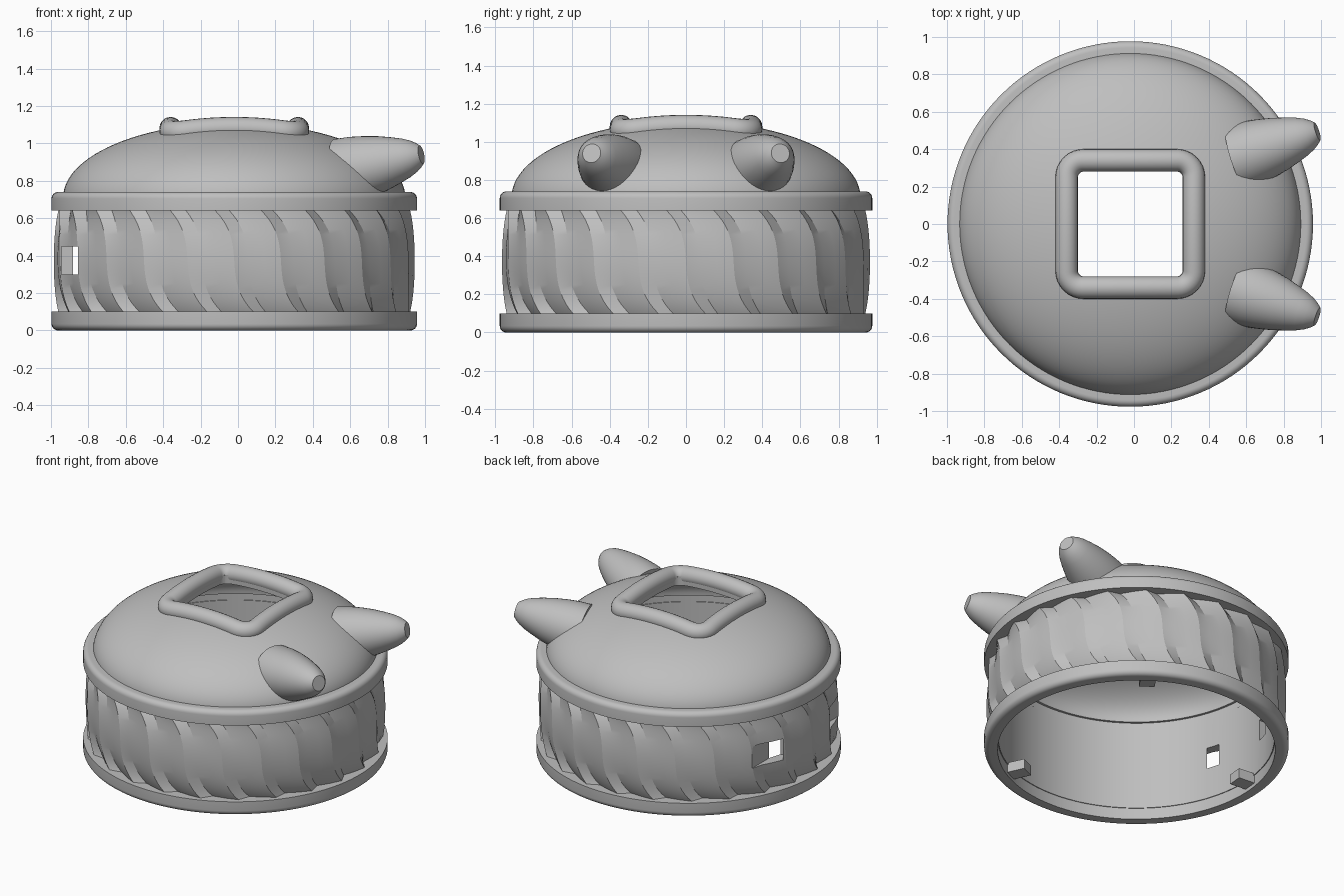
import bpy, bmesh, math
from mathutils import Vector, Matrix

cube = bpy.data.objects.get("Cube")
if cube:
    bpy.data.objects.remove(cube, do_unlink=True)

CX = -0.02            # the body sits slightly off centre because of the horns
A, B, Z0 = 0.915, 0.4, 0.71   # dome ellipse

grey = bpy.data.materials.new("plain_grey")
grey.use_nodes = True
grey.diffuse_color = (0.52, 0.52, 0.52, 1)
grey.node_tree.nodes["Principled BSDF"].inputs["Base Color"].default_value = (0.52, 0.52, 0.52, 1)


def activate(ob):
    bpy.ops.object.select_all(action='DESELECT')
    ob.select_set(True)
    bpy.context.view_layer.objects.active = ob


def finish(name, bm, angle=28):
    bmesh.ops.remove_doubles(bm, verts=bm.verts, dist=1e-5)
    bmesh.ops.recalc_face_normals(bm, faces=bm.faces)
    mesh = bpy.data.meshes.new(name)
    bm.to_mesh(mesh)
    bm.free()
    ob = bpy.data.objects.new(name, mesh)
    bpy.context.collection.objects.link(ob)
    mesh.materials.append(grey)
    smooth(ob, angle)
    return ob


def smooth(ob, angle=28):
    activate(ob)
    bpy.ops.object.shade_smooth_by_angle(angle=math.radians(angle))


def skin(bm, rings, close_rows):
    # join rings of points into quads, optionally joining last to first
    rows = [[bm.verts.new(p) for p in ring] for ring in rings]
    pairs = list(zip(rows, rows[1:]))
    if close_rows:
        pairs.append((rows[-1], rows[0]))
    for a, b in pairs:
        n = len(a)
        for i in range(n):
            j = (i + 1) % n
            bm.faces.new((a[i], a[j], b[j], b[i]))
    return rows


def circle(r, z, n=128):
    return [(CX + r * math.cos(2 * math.pi * i / n), r * math.sin(2 * math.pi * i / n), z)
            for i in range(n)]


def lathe(name, profile):
    bm = bmesh.new()
    skin(bm, [circle(r, z) for r, z in profile], True)
    return finish(name, bm)


def box(name, center, size, angle=0.0):
    bm = bmesh.new()
    bmesh.ops.create_cube(bm, size=1, matrix=Matrix.Translation((CX, 0, 0))
                          @ Matrix.Rotation(angle, 4, 'Z')
                          @ Matrix.Translation(center)
                          @ Matrix.Diagonal((*size, 1)))
    return finish(name, bm)


def cut(ob, cutter):
    cutter.hide_render = True
    mod = ob.modifiers.new("cut", 'BOOLEAN')
    mod.object = cutter
    mod.operation = 'DIFFERENCE'
    mod.solver = 'EXACT'
    activate(ob)
    bpy.ops.object.modifier_apply(modifier=mod.name)
    bpy.data.objects.remove(cutter, do_unlink=True)
    smooth(ob)


def dome_z(r, a=A, b=B):
    return Z0 + b * math.sqrt(max(0, 1 - (r / a) ** 2))


def rounded_square(half, radius, steps, straight):
    pts = []
    for q in range(4):
        rot = Matrix.Rotation(q * math.pi / 2, 2)
        c = half - radius
        for i in range(steps + 1):
            t = math.pi / 2 * i / steps
            pts.append(rot @ Vector((c + radius * math.cos(t), c + radius * math.sin(t))))
        for i in range(1, straight):
            pts.append(rot @ Vector((c - 2 * c * i / straight, half)))
    return pts


# Rims: rounded outer edge on one side, crisp on the other
R, FILLET = 0.977, 0.035
arc = [(R - FILLET + FILLET * math.cos(t), FILLET - FILLET * math.sin(t))
       for t in [math.pi / 2 * i / 6 for i in range(7)]]
rim = [(0.89, 0.1), (R, 0.1)] + arc + [(0.89, 0)]
lathe("bottom_rim", rim)
lathe("top_rim", [(r, 0.74 - z) for r, z in rim])

# Fluted wall: a barrel with twisted sawtooth vanes
FLUTES, ROWS = 24, 24
bm = bmesh.new()
rings = []
for k in range(ROWS + 1):
    s = 1 - 2 * k / ROWS
    z = 0.37 + 0.29 * -s
    bulge = 0.965 - 0.022 * s * s
    depth = 0.014 + 0.038 * s * s
    shift = 0.11 * s ** 3 + 0.02 * s
    ring = []
    for f in range(FLUTES):
        for u, drop in ((0, 0), (0.3, 1), (0.65, 0.5)):
            a = 2 * math.pi * (f + u) / FLUTES + shift
            r = bulge - depth * drop
            ring.append((CX + r * math.cos(a), r * math.sin(a), z))
    rings.append(ring)
n = FLUTES * 3
rings += [circle(0.885, 0.66, n), circle(0.885, 0.08, n)]
skin(bm, rings, True)
wall = finish("fluted_wall", bm, 20)

# Pair of openings through the wall
for side in (1, -1):
    cut(wall, box("opening_cutter", (-0.88, side * 0.4, 0.375), (0.09, 0.4, 0.15)))
smooth(wall, 20)

# Dome shell with a square opening
outer = [(A * math.cos(t), Z0 + B * math.sin(t)) for t in
         [math.pi / 2 * 0.94 * i / 24 for i in range(25)]]
inner = [(r * 0.955, Z0 + (z - Z0) * 0.84) for r, z in reversed(outer)]
dome = lathe("dome", outer + inner)
bm = bmesh.new()
hole = rounded_square(0.285, 0.05, 6, 2)
rows = skin(bm, [[(CX + p.x, p.y, z) for p in hole] for z in (0.8, 1.3)], False)
for row in rows:
    bm.faces.new(row)
cut(dome, finish("hole_cutter", bm))

# Tubular frame that follows the dome around the opening
path = [Vector((CX + p.x, p.y, dome_z(p.length)))
        for p in rounded_square(0.34, 0.09, 8, 12)]
bm = bmesh.new()
rings = []
for i, p in enumerate(path):
    tangent = (path[(i + 1) % len(path)] - path[i - 1]).normalized()
    side = tangent.cross(Vector((0, 0, 1))).normalized()
    up = side.cross(tangent)
    rings.append([p + 0.06 * (side * math.cos(t) + up * math.sin(t))
                  for t in [2 * math.pi * j / 20 for j in range(20)]])
skin(bm, rings, True)
finish("opening_frame", bm, 50)

# Two blunt horns
for label, side in (("back_horn", 1), ("front_horn", -1)):
    axis = Vector((0.92, 0.3 * side, 0.2)).normalized()
    frame = axis.to_track_quat('Z', 'Y').to_matrix()
    tip = Vector((0.98, 0.495 * side, 0.94))
    bm = bmesh.new()
    rings = []
    for back, r in ((0.46, 0.18), (0.38, 0.175), (0.3, 0.163), (0.22, 0.146), (0.15, 0.126),
                    (0.09, 0.106), (0.05, 0.088), (0.02, 0.068), (0, 0.05)):
        rings.append([tip - axis * back + frame @ Vector((r * math.cos(t), r * math.sin(t), 0))
                      for t in [2 * math.pi * j / 40 for j in range(40)]])
    rows = skin(bm, rings, False)
    bm.faces.new(rows[0])
    bm.faces.new(rows[-1])
    horn = finish(label, bm)
    # trim the root so it does not show inside the dome
    bm = bmesh.new()
    bmesh.ops.create_uvsphere(bm, u_segments=64, v_segments=32, radius=1,
                              matrix=Matrix.Translation((CX, 0, Z0))
                              @ Matrix.Diagonal((A * 0.97, A * 0.97, B * 0.9, 1)))
    cut(horn, finish("root_cutter", bm))

# Three locking tabs inside the bottom rim
for i in range(3):
    box(f"tab_{i + 1}", (0.835, 0, 0.06), (0.13, 0.1, 0.07), math.radians(55 + 120 * i))
